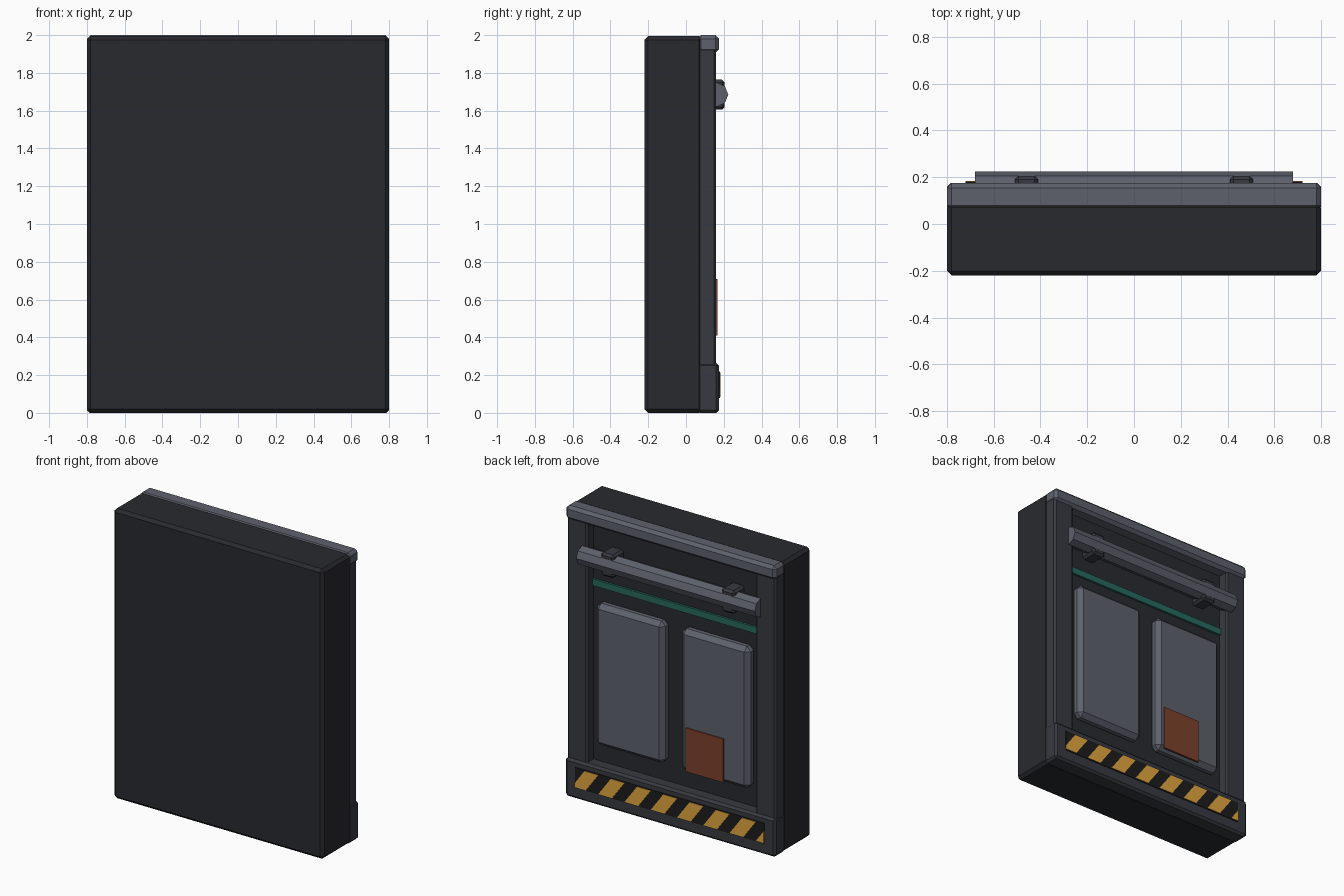
import bpy, bmesh, math
from mathutils import Vector

if "Cube" in bpy.data.objects:
    bpy.data.objects.remove(bpy.data.objects["Cube"])


def material(name, rgb):
    m = bpy.data.materials.new(name)
    m.diffuse_color = (*rgb, 1)
    m.use_nodes = True
    m.node_tree.nodes["Principled BSDF"].inputs["Base Color"].default_value = m.diffuse_color
    return m


BODY = material("dark_body", (0.022, 0.023, 0.028))
TRIM = material("dark_trim", (0.04, 0.042, 0.052))
METAL = material("grey_metal", (0.11, 0.12, 0.15))
BLACK = material("black", (0.012, 0.012, 0.013))
YELLOW = material("hazard_yellow", (0.75, 0.38, 0.05))
GREEN = material("green_strip", (0.02, 0.14, 0.11))
RUST = material("rust", (0.2, 0.055, 0.025))


def finish(name, bm, mat):
    me = bpy.data.meshes.new(name)
    bmesh.ops.recalc_face_normals(bm, faces=bm.faces)
    bm.to_mesh(me)
    bm.free()
    me.materials.append(mat)
    ob = bpy.data.objects.new(name, me)
    bpy.context.collection.objects.link(ob)
    return ob


def box(name, x, y, z, mat, bevel=0.0):
    """Box from (min, max) ranges with an optional chamfer."""
    bm = bmesh.new()
    bmesh.ops.create_cube(bm, size=1)
    for v in bm.verts:
        v.co = Vector([(r[0] + r[1]) / 2 + c * (r[1] - r[0])
                       for c, r in zip(v.co, (x, y, z))])
    if bevel:
        bmesh.ops.bevel(bm, geom=bm.edges[:], offset=bevel, segments=1,
                        affect='EDGES')
    return finish(name, bm, mat)


# Main slab, its back face is the floor of the recess
box("main_body", (-0.8, 0.8), (-0.22, 0.09), (0, 1.995), BODY, 0.02)

# Frame around the recess: side posts, top cap, bottom plinth
for side, s in (("left", -1), ("right", 1)):
    box(f"{side}_post", sorted((s * 0.64, s * 0.795)), (0.06, 0.16),
        (0.02, 1.97), TRIM, 0.012)
box("top_cap", (-0.8, 0.8), (0.06, 0.175), (1.905, 2.0), METAL, 0.02)
box("bottom_plinth", (-0.8, 0.8), (0.06, 0.175), (0, 0.265), TRIM, 0.015)

# Raised door panels
for side, s in (("left", -1), ("right", 1)):
    box(f"{side}_panel", sorted((s * 0.065, s * 0.585)), (0.07, 0.16),
        (0.40, 1.375), METAL, 0.03)

# Rust patch and green light strip
box("rust_patch", (-0.40, -0.115), (0.155, 0.168), (0.41, 0.71), RUST)
box("green_strip", (-0.64, 0.64), (0.08, 0.105), (1.465, 1.51), GREEN)

# Octagonal pipe on two brackets
bm = bmesh.new()
bmesh.ops.create_cone(bm, cap_ends=True, segments=8, radius1=0.064,
                      radius2=0.064, depth=1.36)
for v in bm.verts:
    v.co = Vector((v.co.z, v.co.x + 0.16, v.co.y + 1.685))
finish("pipe", bm, METAL)
for side, s in (("left", -1), ("right", 1)):
    box(f"{side}_pipe_bracket", sorted((s * 0.41, s * 0.51)), (0.08, 0.205),
        (1.605, 1.765), TRIM, 0.015)

# Hazard plate with slanted stripes clipped to its ends
box("hazard_plate", (-0.72, 0.72), (0.165, 0.18), (0.08, 0.22), BLACK)
bm = bmesh.new()
for k in range(8):
    a = 0.74 - 0.2 * k
    vs = [bm.verts.new((x, 0.183, z)) for x, z in
          ((a, 0.085), (a - 0.105, 0.085), (a - 0.2, 0.215), (a - 0.095, 0.215))]
    bm.faces.new(vs)
for s in (-1, 1):
    bmesh.ops.bisect_plane(bm, geom=bm.verts[:] + bm.edges[:] + bm.faces[:],
                           plane_co=(s * 0.72, 0, 0), plane_no=(s, 0, 0),
                           clear_outer=True)
ext = bmesh.ops.extrude_face_region(bm, geom=bm.faces[:])
for v in ext["geom"]:
    if isinstance(v, bmesh.types.BMVert):
        v.co.y = 0.175
finish("hazard_stripes", bm, YELLOW)
